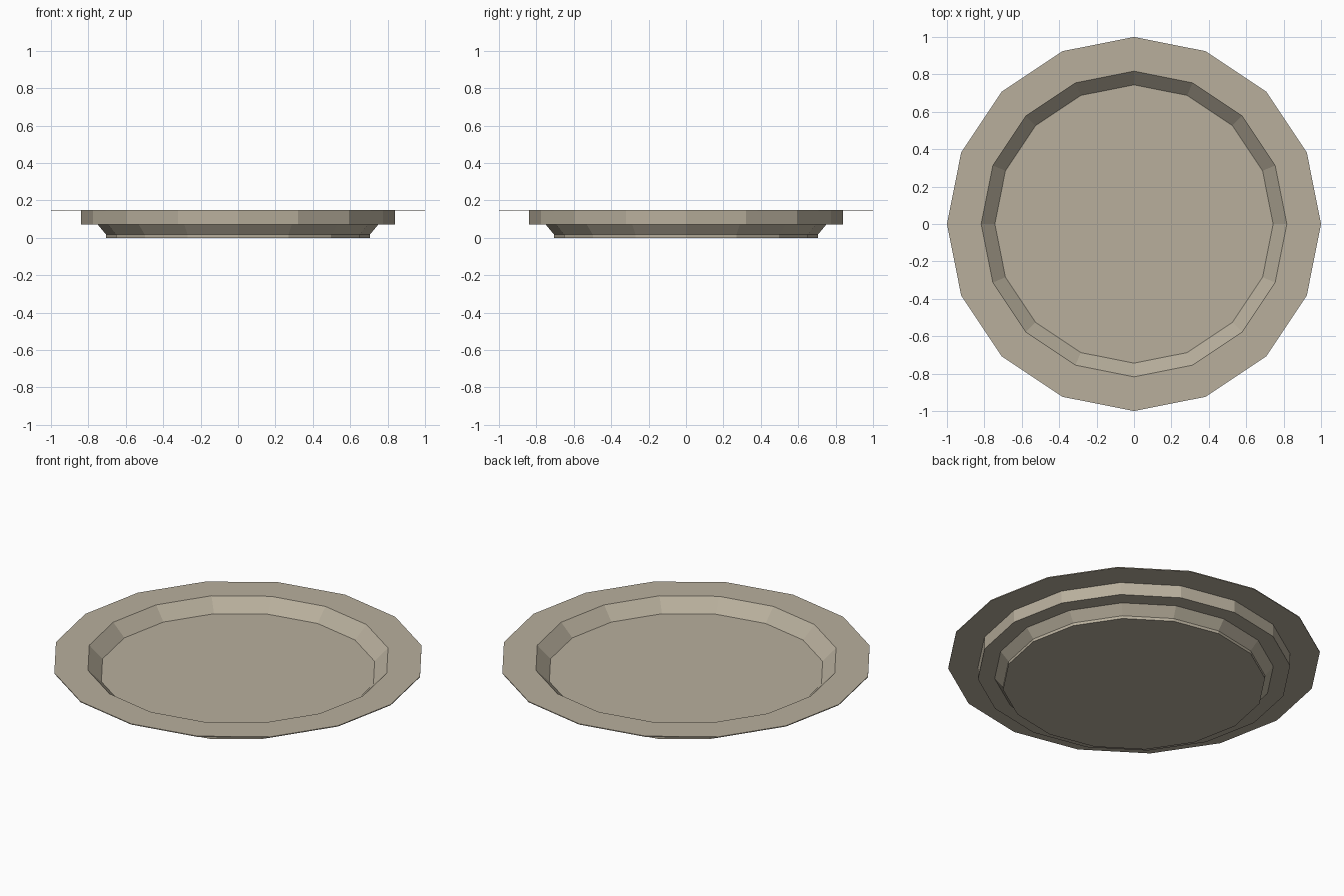
import bpy
import bmesh
from math import cos, sin, tau

cube = bpy.data.objects.get("Cube")
if cube:
    bpy.data.objects.remove(cube, do_unlink=True)

SIDES = 16


def make_material(name, colour):
    mat = bpy.data.materials.new(name)
    mat.use_nodes = True
    mat.diffuse_color = colour
    bsdf = mat.node_tree.nodes["Principled BSDF"]
    bsdf.inputs["Base Color"].default_value = colour
    bsdf.inputs["Roughness"].default_value = 0.8
    return mat


def lathe(name, profile, mat):
    """Turn a (radius, height) profile into a closed faceted solid."""
    bm = bmesh.new()
    rings = [[bm.verts.new((r * cos(tau * i / SIDES), r * sin(tau * i / SIDES), z))
              for i in range(SIDES)] for r, z in profile]
    for low, high in zip(rings, rings[1:]):
        for i in range(SIDES):
            j = (i + 1) % SIDES
            bm.faces.new((low[i], low[j], high[j], high[i]))
    bm.faces.new(rings[0])
    bm.faces.new(rings[-1])
    bmesh.ops.recalc_face_normals(bm, faces=bm.faces)
    mesh = bpy.data.meshes.new(name)
    bm.to_mesh(mesh)
    bm.free()
    mesh.materials.append(mat)
    obj = bpy.data.objects.new(name, mesh)
    bpy.context.collection.objects.link(obj)
    return obj


stoneware = make_material("warm grey stoneware", (0.48, 0.43, 0.335, 1))

# Plate: foot, flared base, stepped wall, thin flat rim, sunken dish
lathe("plate", [
    (0.705, 0.0), (0.705, 0.017),      # foot
    (0.75, 0.071), (0.84, 0.071),      # flare and step
    (0.84, 0.145), (1.0, 0.145),       # wall and rim underside
    (1.0, 0.15), (0.817, 0.15),        # rim edge and top
    (0.744, 0.077),                    # inner slope down to the floor
], stoneware)
